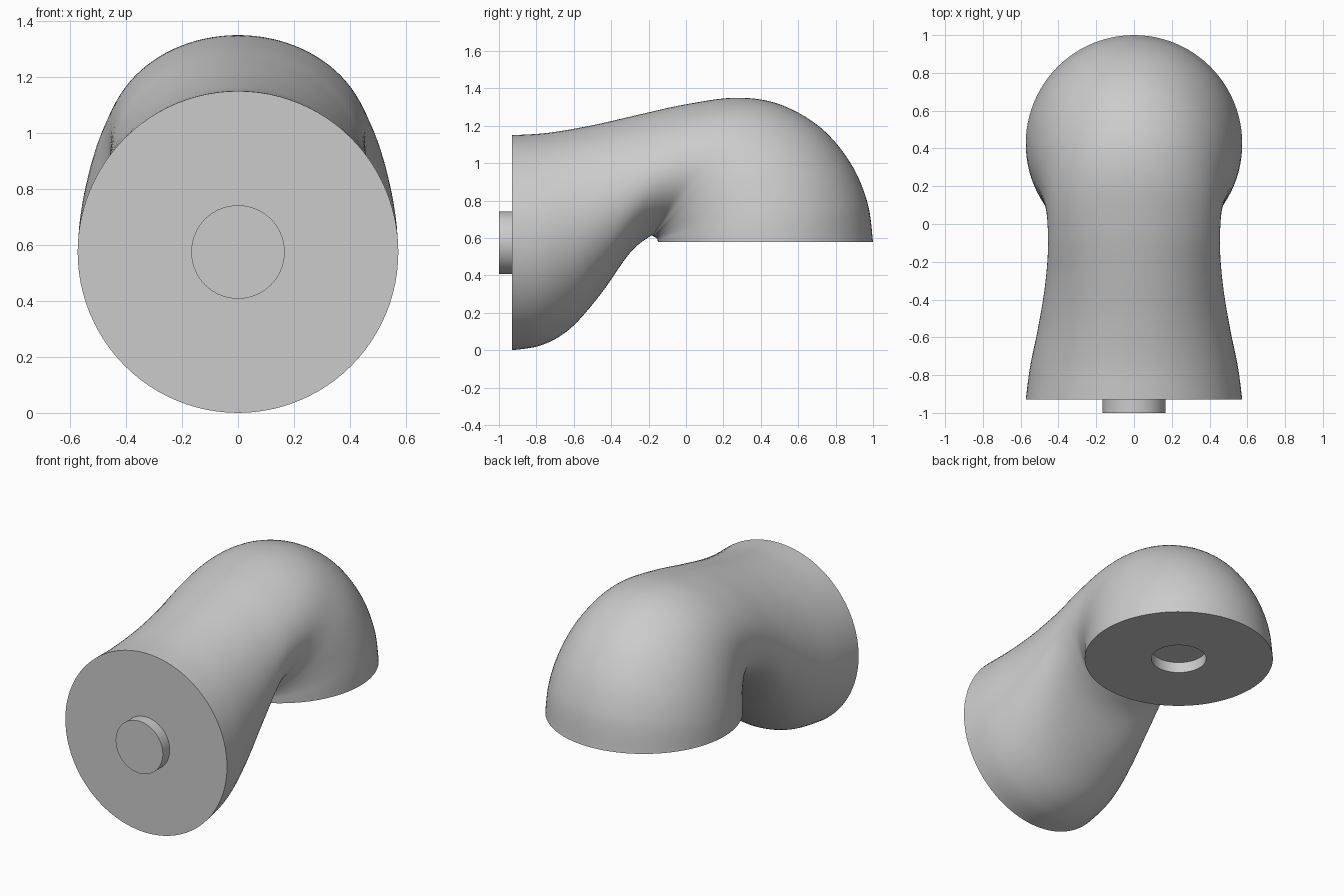
import bpy, bmesh
from math import sin, cos, pi, radians
from mathutils import Vector

SIDES = 96
STEPS = 8
PEG_RADIUS = 0.167

cube = bpy.data.objects.get("Cube")
if cube:
    bpy.data.objects.remove(cube, do_unlink=True)

grey = bpy.data.materials.new("plain grey")
grey.use_nodes = True
colour = (0.6, 0.6, 0.6, 1)
grey.diffuse_color = colour
grey.node_tree.nodes["Principled BSDF"].inputs["Base Color"].default_value = colour


def finish(obj):
    obj.data.materials.append(grey)
    bpy.ops.object.select_all(action="DESELECT")
    obj.select_set(True)
    bpy.context.view_layer.objects.active = obj
    bpy.ops.object.shade_smooth_by_angle(angle=radians(40))


def blend(a, b, c, d, t):
    """Smooth curve value between b and c."""
    return 0.5 * (2 * b + (c - a) * t + (2 * a - 5 * b + 4 * c - d) * t ** 2
                  + (3 * b - a - 3 * c + d) * t ** 3)


# Elbow cross-sections: outer y, z, inner y, z and half width
sections = [
    (-0.93, 1.15, -0.93, 0.00, 0.573),
    (-0.74, 1.162, -0.77, 0.028, 0.55),
    (-0.50, 1.203, -0.62, 0.115, 0.51),
    (-0.25, 1.26, -0.46, 0.295, 0.475),
    (0.00, 1.315, -0.30, 0.52, 0.456),
    (0.27, 1.35, -0.195, 0.607, 0.46),
    (0.50, 1.315, -0.175, 0.608, 0.48),
    (0.72, 1.19, -0.163, 0.603, 0.515),
    (0.88, 1.00, -0.155, 0.596, 0.545),
    (0.97, 0.79, -0.152, 0.588, 0.565),
    (1.00, 0.58, -0.15, 0.58, 0.573),
]

rows = []
last = len(sections) - 1
for i in range(last):
    near = [sections[min(max(i + k, 0), last)] for k in (-1, 0, 1, 2)]
    for s in range(STEPS):
        rows.append([blend(*values, s / STEPS) for values in zip(*near)])
rows.append(sections[last])

# Socket in the lower face: rim, then recessed end
mid = (sections[last][0] + sections[last][2]) / 2
for z in (0.58, 0.65):
    rows.append((mid + PEG_RADIUS, z, mid - PEG_RADIUS, z, PEG_RADIUS))

# Loft the elbow through all rings and cap both ends
bm = bmesh.new()
rings = []
for oy, oz, iy, iz, width in rows:
    outer, inner = Vector((0, oy, oz)), Vector((0, iy, iz))
    centre, half = (outer + inner) / 2, (outer - inner) / 2
    rings.append([bm.verts.new(centre + half * cos(a) + Vector((width * sin(a), 0, 0)))
                  for a in (2 * pi * k / SIDES for k in range(SIDES))])
for low, high in zip(rings, rings[1:]):
    for k in range(SIDES):
        n = (k + 1) % SIDES
        bm.faces.new((low[k], low[n], high[n], high[k]))
bm.faces.new(rings[0])
bm.faces.new(rings[-1])
bmesh.ops.recalc_face_normals(bm, faces=bm.faces)
mesh = bpy.data.meshes.new("elbow_body")
bm.to_mesh(mesh)
bm.free()
body = bpy.data.objects.new("elbow_body", mesh)
bpy.context.collection.objects.link(body)
finish(body)

# Connecting peg on the front face
bpy.ops.mesh.primitive_cylinder_add(vertices=SIDES, radius=PEG_RADIUS, depth=0.08,
                                    location=(0, -0.96, 0.575),
                                    rotation=(radians(90), 0, 0))
peg = bpy.context.object
peg.name = "front_peg"
finish(peg)
